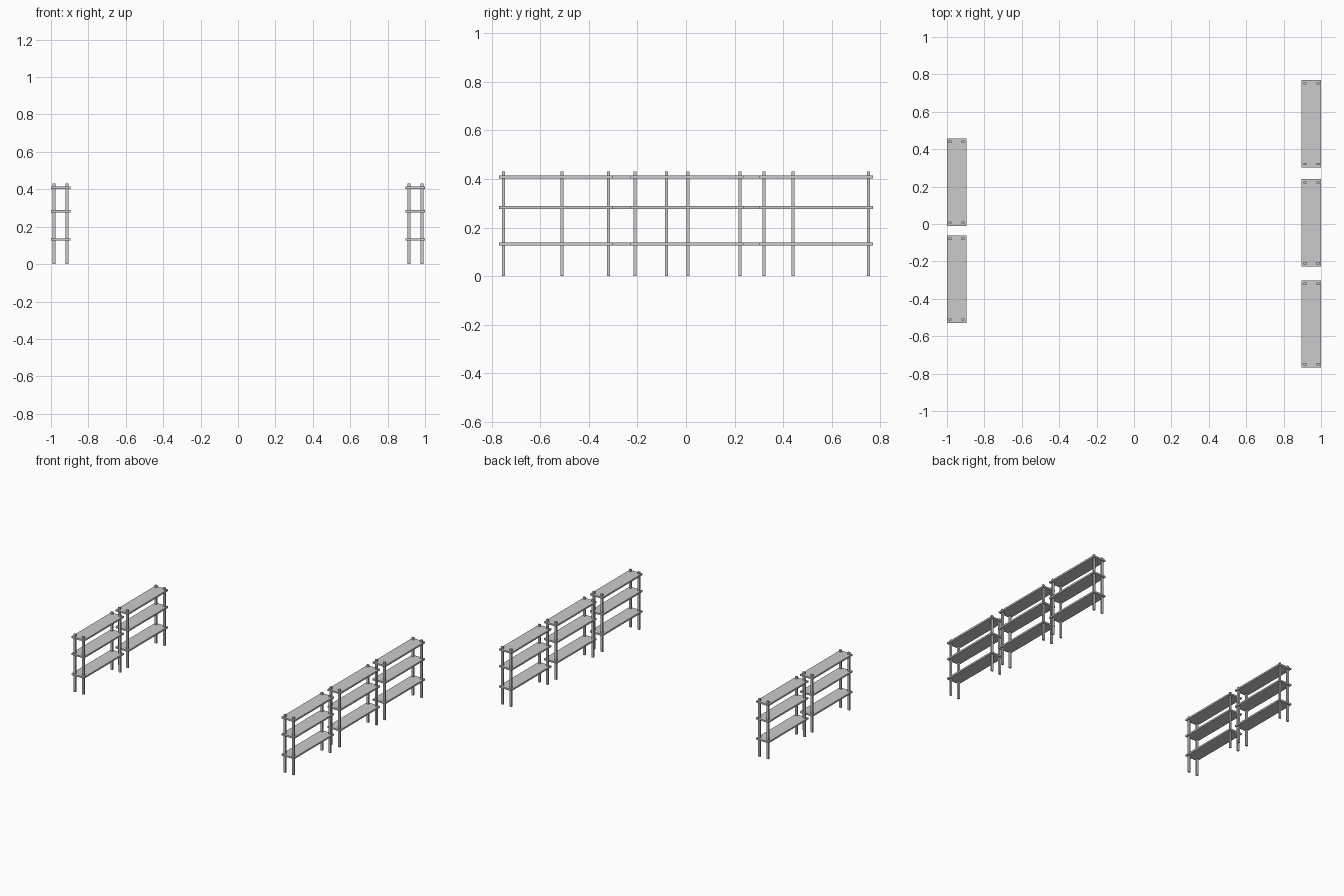
import bpy

if "Cube" in bpy.data.objects:
    bpy.data.objects.remove(bpy.data.objects["Cube"])

SHELF = (0.104, 0.467, 0.012)
POST = (0.016, 0.012, 0.43)
SHELF_Z = (0.132, 0.283, 0.408)
POST_DX, POST_DY = 0.0345, 0.2155


def box(name, size, loc):
    bpy.ops.mesh.primitive_cube_add(size=1, location=loc)
    ob = bpy.context.object
    ob.name = name
    ob.scale = size
    return ob


def rack(label, x, y):
    # three flat boards
    for i, z in enumerate(SHELF_Z):
        box(f"{label}_shelf_{i + 1}", SHELF, (x, y, z))
    # four corner posts passing through the boards
    for sx in (-1, 1):
        for sy in (-1, 1):
            box(f"{label}_post", POST,
                (x + sx * POST_DX, y + sy * POST_DY, POST[2] / 2))


# two racks on the left, three on the right
for i, y in enumerate((-0.295, 0.224)):
    rack(f"left_rack_{i + 1}", -0.948, y)
for i, y in enumerate((-0.535, 0.006, 0.536)):
    rack(f"right_rack_{i + 1}", 0.948, y)
